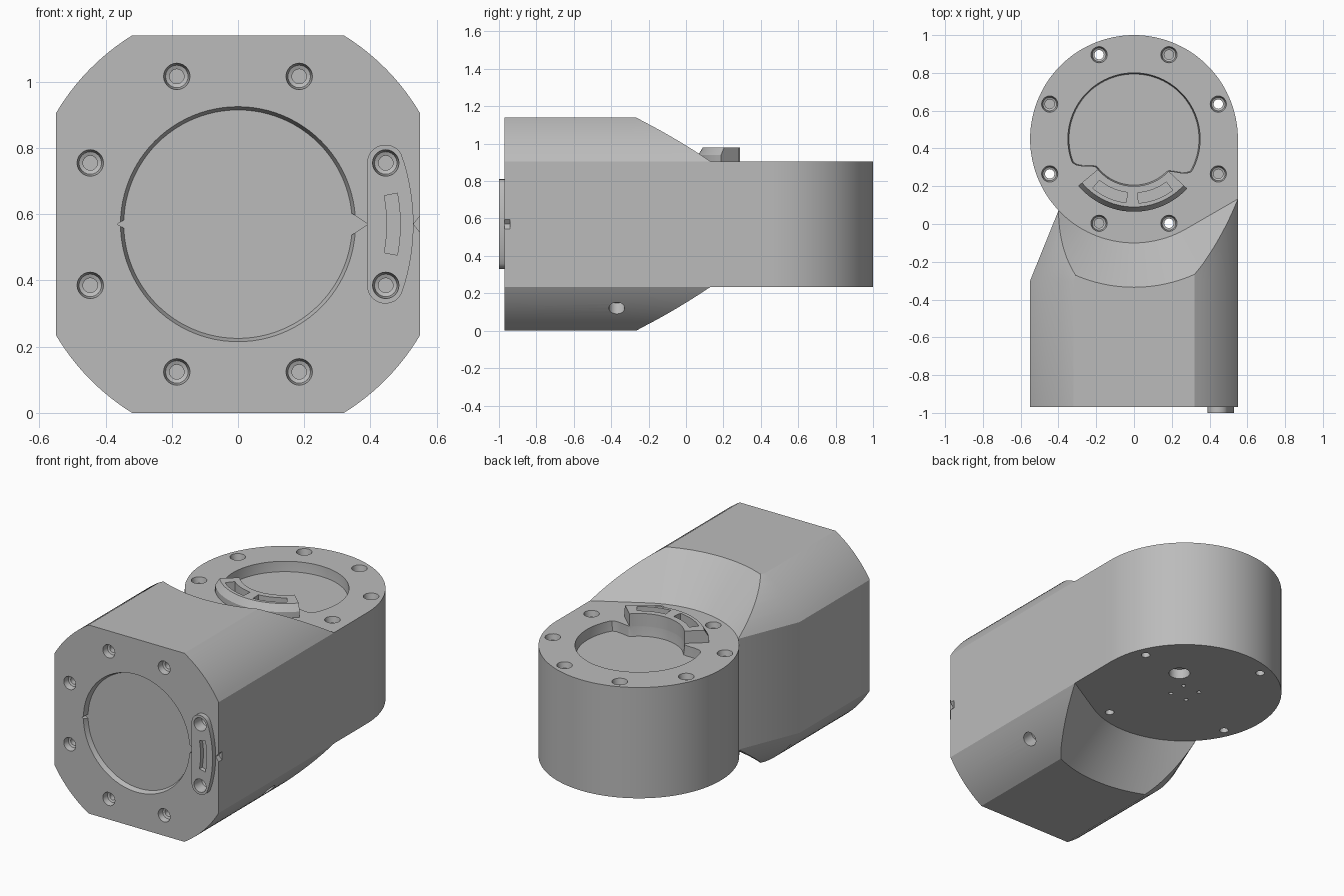
import bpy, bmesh, math
from math import cos, sin, radians
from mathutils import Matrix, Vector

if "Cube" in bpy.data.objects:
    bpy.data.objects.remove(bpy.data.objects["Cube"])

grey = bpy.data.materials.new("matte grey")
grey.diffuse_color = (0.5, 0.5, 0.5, 1)
grey.use_nodes = True
grey.node_tree.nodes["Principled BSDF"].inputs["Base Color"].default_value = (0.5, 0.5, 0.5, 1)

R, MID, HALF = 0.55, 0.57, 0.335      # arm radius, centre height, half thickness
HUB, FRONT = 0.45, -0.97              # arm axis position, front face position

# Local frames: outward is +z, origin at the centre of each mounting face
top = Matrix.Translation((0, HUB, MID + HALF))
bottom = Matrix.Translation((0, HUB, MID - HALF)) @ Matrix.Rotation(math.pi, 4, 'X')
front = Matrix.Translation((0, FRONT, MID)) @ Matrix.Rotation(math.pi / 2, 4, 'X')


def add_loft(bm, rings, frame=Matrix()):
    """Closed solid through matching rings of points."""
    loops = [[bm.verts.new(frame @ Vector(p)) for p in ring] for ring in rings]
    n = len(loops[0])
    for a, b in zip(loops, loops[1:]):
        for i in range(n):
            j = (i + 1) % n
            bm.faces.new((a[i], a[j], b[j], b[i]))
    bm.faces.new(loops[0][::-1])
    bm.faces.new(loops[-1])


def solid(name, *lofts):
    """One object made of several (rings, frame) lofts."""
    bm = bmesh.new()
    for rings, frame in lofts:
        add_loft(bm, rings, frame)
    bmesh.ops.recalc_face_normals(bm, faces=bm.faces)
    mesh = bpy.data.meshes.new(name)
    bm.to_mesh(mesh)
    bm.free()
    mesh.materials.append(grey)
    ob = bpy.data.objects.new(name, mesh)
    bpy.context.collection.objects.link(ob)
    return ob


def combine(target, tool, operation):
    """Apply a boolean and discard the tool."""
    tool.hide_render = True
    mod = target.modifiers.new("cut", 'BOOLEAN')
    mod.operation, mod.solver, mod.object = operation, 'EXACT', tool
    bpy.context.view_layer.objects.active = target
    bpy.ops.object.modifier_apply(modifier=mod.name)
    bpy.data.objects.remove(tool)


def flat(points, z):
    return [(x, y, z) for x, y in points]


def arc(r, a0, a1, n, cx=0, cy=0):
    steps = [radians(a0 + (a1 - a0) * i / n) for i in range(n + 1)]
    return [(cx + r * cos(a), cy + r * sin(a)) for a in steps]


def band(r0, r1, a0, a1, n=24):
    return arc(r0, a0, a1, n) + arc(r1, a1, a0, n)


def prism(points, z0, z1):
    return [flat(points, z0), flat(points, z1)]


def hole(x, y, steps, n=24):
    """Stepped round cutter from (radius, height) pairs."""
    return [flat(arc(r, 0, 360 - 360 / n, n - 1, x, y), z) for r, z in steps]


def arm_outline(r):
    """Circle with one tangent corner towards the flush side."""
    c = r / cos(radians(30))
    return arc(r, 0, 300, 100) + [(c * cos(radians(-30)), c * sin(radians(-30)))]


# Housing section: square with softly bowed corner chamfers
def housing_ring(y, shift):
    a, b = Vector((R, HALF)), Vector((0.32, MID))
    out = (Vector((1, 1))).normalized()
    corner = []
    for i in range(13):
        t = i / 12
        corner.append(a.lerp(b, t) + out * 0.08 * t * (1 - t))
    quarter = [(p.x, p.y) for p in corner]
    half = quarter + [(-x, z) for x, z in quarter[::-1]]
    pts = half + [(-x, -z) for x, z in half]
    return [(x + (shift if x < 0 else 0), y, MID + z) for x, z in pts]


body = solid("housing", ([housing_ring(FRONT, 0), housing_ring(-0.3, 0),
                          housing_ring(0.35, 0.263)], Matrix()))

# Conical shoulders above and below the round arm
for frame in (top, bottom):
    rise = 0.3
    sides = [flat(arm_outline(R), 0), flat(arm_outline(R + rise), rise)]
    if frame is bottom:
        sides = [[(x, -y, z) for x, y, z in ring] for ring in sides]
    combine(body, solid("shoulder_cutter", (sides, frame)), 'DIFFERENCE')

combine(body, solid("round_arm", (prism(arm_outline(R), -2 * HALF, 0), top)), 'UNION')

# Dished recess in the arm top, leaving a ledge for the connector
def recess(inset):
    pts = []
    for deg in range(0, 360, 3):
        k = min(max(min((deg - 200) / 17, (331 - deg) / 15), 0), 1)
        k = k * k * (3 - 2 * k)
        r = 0.35 - inset - 0.1 * k
        pts.append((r * cos(radians(deg)), r * sin(radians(deg))))
    return pts


dish = [flat(recess(0.006), -0.06), flat(recess(0), -0.004), flat(recess(0), 0.02)]
combine(body, solid("top_recess", (dish, top)), 'DIFFERENCE')

# Round recess in the front face, with index notches
disc = hole(0, 0, [(0.345, -0.03), (0.355, 0), (0.355, 0.02)], 96)
combine(body, solid("front_recess", (disc, front)), 'DIFFERENCE')
notches = [[(0.34, -0.035), (0.392, 0), (0.34, 0.035)],
           [(0.53, 0), (0.57, -0.05), (0.57, 0.05)],
           [(-0.34, 0.015), (-0.365, 0), (-0.34, -0.015)]]
combine(body, solid("notches", *[(prism(p, -0.03, 0.02), front) for p in notches]), 'DIFFERENCE')

# Curved connector on the arm top, with two slots
connector = solid("top_connector", ([
    flat(band(0.25, 0.385, 220, 317), -0.02),
    flat(band(0.25, 0.385, 220, 317), 0.035),
    flat(band(0.25, 0.36, 220, 317), 0.075)], top))
slots = [(prism(band(0.285, 0.34, a, a + 33, 12), 0.01, 0.1), top) for a in (230, 274)]
combine(connector, solid("slots", *slots), 'DIFFERENCE')
combine(body, connector, 'UNION')

# Crescent connector on the front face
cap = arc(0.055, 180, 30, 14, 0.445, 0.185)
bow = [(0.53 - 0.8 * v * v, v) for v in [0.18 - 0.03 * i for i in range(13)]]
crescent = cap + bow + [(x, -y) for x, y in cap[::-1]]
tab = solid("front_connector", (prism(crescent, -0.01, 0.03), front))
slot = band(0.45, 0.49, -11, 11, 12)
combine(tab, solid("slot", (prism(slot, 0.003, 0.05), front)), 'DIFFERENCE')
combine(body, tab, 'UNION')

# Countersunk screw holes around both mounting faces
screws = []
for k in range(8):
    a = radians(22.5 + 45 * k)
    x, y = 0.483 * cos(a), 0.483 * sin(a)
    depth = -0.8 if k % 2 == 0 else -0.12
    screws.append((hole(x, y, [(0.025, depth), (0.025, -0.04), (0.036, -0.035),
                               (0.043, 0), (0.043, 0.02)]), top))
    lift = 0.03 if k in (0, 7) else 0
    screws.append((hole(x, y, [(0.022, -0.1), (0.022, -0.04), (0.034, -0.035),
                               (0.04, lift), (0.04, lift + 0.02)]), front))
combine(body, solid("screw_holes", *screws), 'DIFFERENCE')

# Cable port and small pin holes underneath
pins = [(hole(0.166, -0.15, [(0.06, -0.06), (0.06, 0.02)]), bottom)]
for x, y in arc(0.08, 45, 315, 3):
    pins.append((hole(x, y, [(0.012, -0.03), (0.012, 0.02)], 12), bottom))
combine(body, solid("underside_holes", *pins), 'DIFFERENCE')

# Port on the lower chamfer
chamfer = Matrix.Translation((0.45, -0.37, 0.135)) @ Matrix.Rotation(radians(135), 4, 'Y')
combine(body, solid("side_port", (hole(0, 0, [(0.042, -0.06), (0.042, 0.06)]), chamfer)), 'DIFFERENCE')

# Smooth curved faces while keeping crisp edges
body.name = "joint_housing"
bpy.ops.object.select_all(action='DESELECT')
body.select_set(True)
bpy.context.view_layer.objects.active = body
bpy.ops.object.shade_smooth_by_angle(angle=radians(25))
